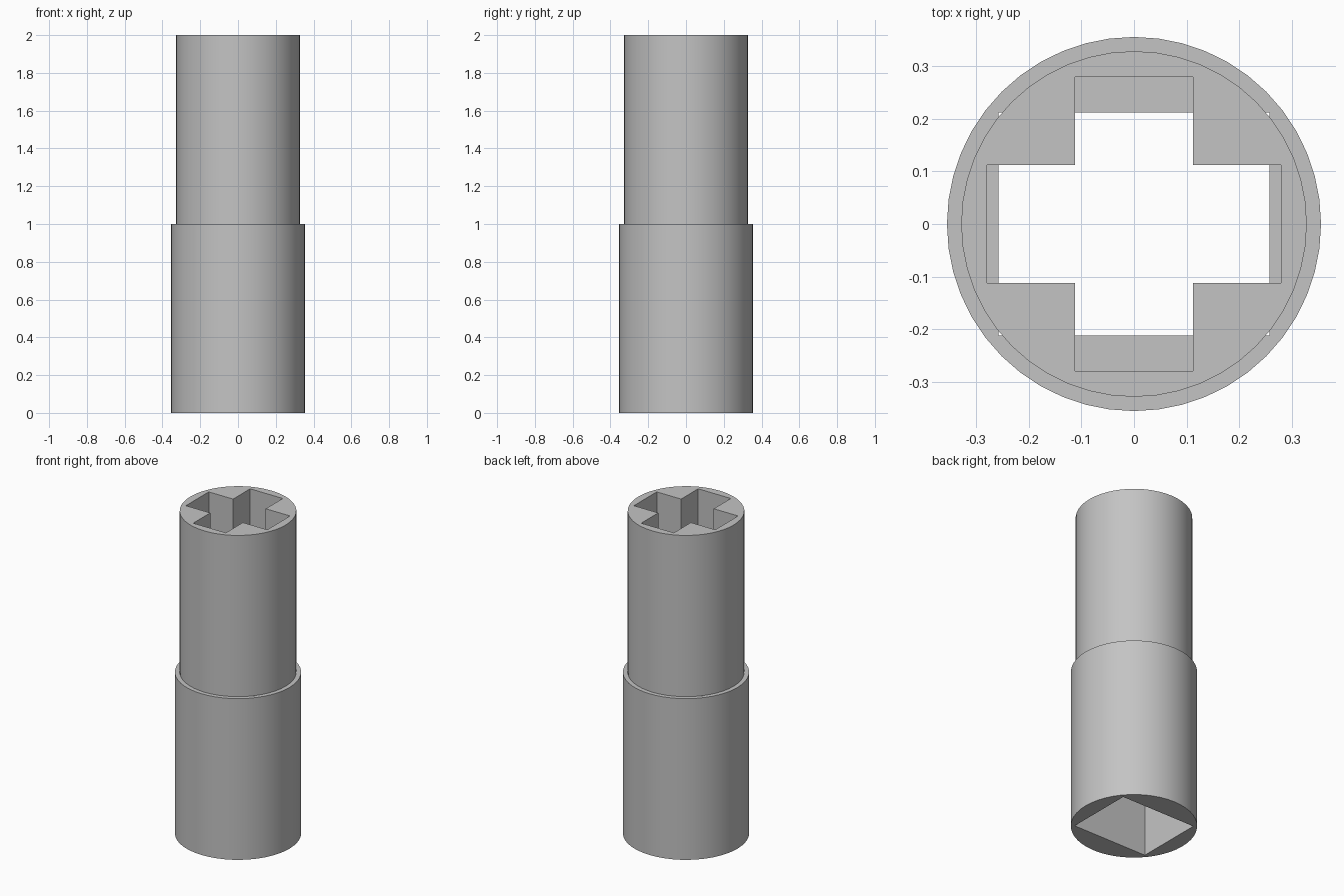
import bpy
import bmesh
import math

cube = bpy.data.objects.get("Cube")
if cube:
    bpy.data.objects.remove(cube, do_unlink=True)

# Single grey material
grey = bpy.data.materials.new("plain grey")
grey.use_nodes = True
colour = (0.55, 0.55, 0.55, 1)
grey.diffuse_color = colour
grey.node_tree.nodes["Principled BSDF"].inputs["Base Color"].default_value = colour


def circle(radius, sides=48):
    return [(radius * math.cos(math.tau * i / sides),
             radius * math.sin(math.tau * i / sides)) for i in range(sides)]


def tube(name, outer, hole, bottom, top):
    """Extrude the area between an outer outline and a hole outline."""
    bm = bmesh.new()
    edges = []
    for loop in (outer, hole):
        verts = [bm.verts.new((x, y, bottom)) for x, y in loop]
        edges += [bm.edges.new((a, b)) for a, b in zip(verts, verts[1:] + verts[:1])]
    bmesh.ops.triangle_fill(bm, edges=edges, use_beauty=True)
    result = bmesh.ops.extrude_face_region(bm, geom=bm.faces[:], use_keep_orig=True)
    raised = [g for g in result["geom"] if isinstance(g, bmesh.types.BMVert)]
    bmesh.ops.translate(bm, verts=raised, vec=(0, 0, top - bottom))
    bmesh.ops.recalc_face_normals(bm, faces=bm.faces[:])
    mesh = bpy.data.meshes.new(name)
    bm.to_mesh(mesh)
    bm.free()
    mesh.materials.append(grey)
    obj = bpy.data.objects.new(name, mesh)
    bpy.context.collection.objects.link(obj)
    bpy.ops.object.select_all(action="DESELECT")
    obj.select_set(True)
    bpy.context.view_layer.objects.active = obj
    bpy.ops.object.shade_smooth_by_angle(angle=math.radians(30))
    return obj


# Lower sleeve with a rectangular socket
w, d = 0.257, 0.212
rectangle = [(w, d), (-w, d), (-w, -d), (w, -d)]
tube("lower_sleeve", circle(0.355), rectangle, 0, 1)

# Upper sleeve with a cross-shaped socket, one arm repeated four times
reach, half = 0.279, 0.112
cross = []
for x, y in ((1, 0), (0, 1), (-1, 0), (0, -1)):
    for along, across in ((reach, -half), (reach, half), (half, half)):
        cross.append((along * x - across * y, along * y + across * x))
tube("upper_sleeve", circle(0.328), cross, 1, 2)
